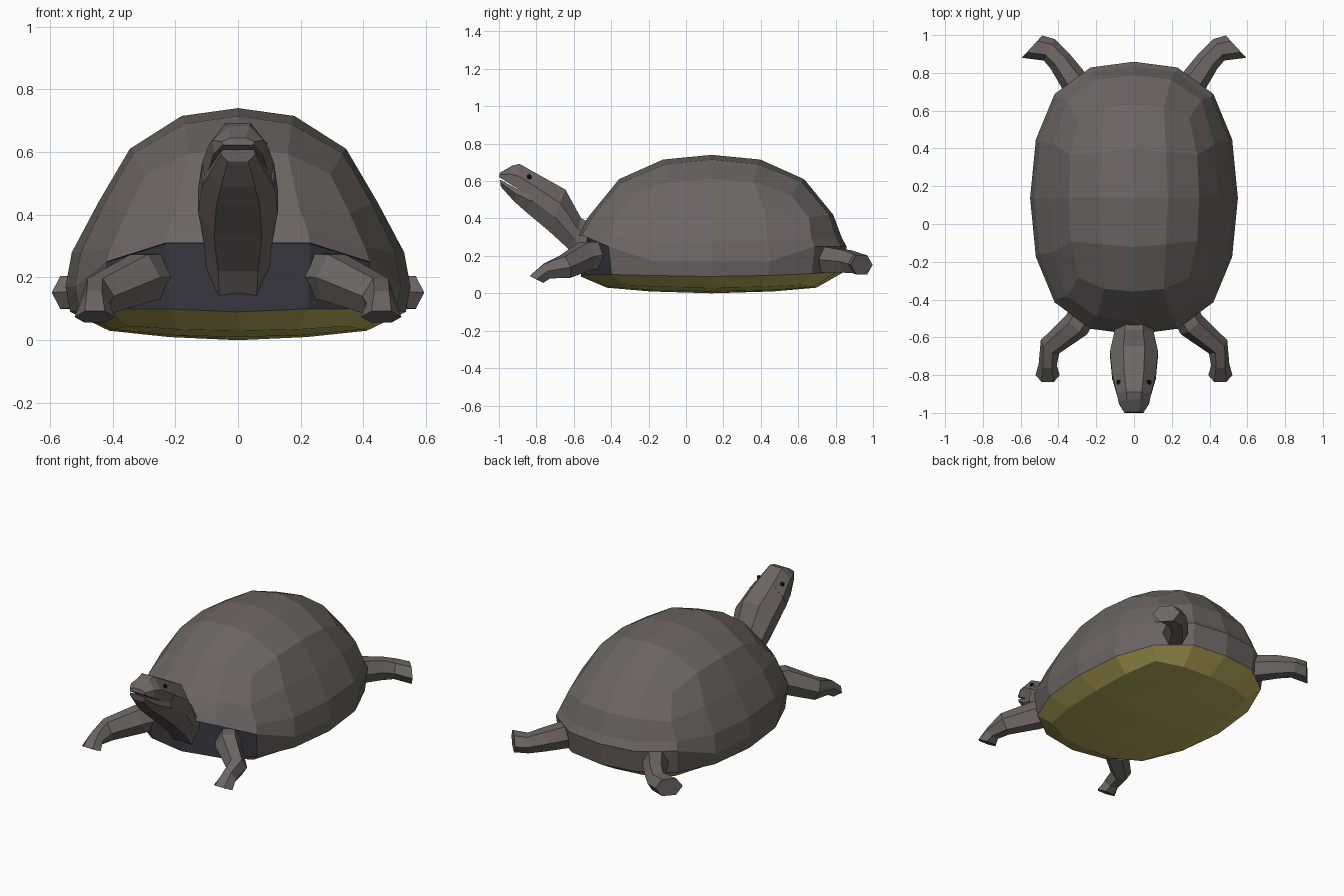
import bpy, bmesh
from mathutils import Vector

if "Cube" in bpy.data.objects:
    bpy.data.objects.remove(bpy.data.objects["Cube"])


def material(name, rgb):
    m = bpy.data.materials.new(name)
    m.diffuse_color = (*rgb, 1)
    m.use_nodes = True
    m.node_tree.nodes["Principled BSDF"].inputs["Base Color"].default_value = m.diffuse_color
    return m


GREY = material("warm grey", (0.147, 0.132, 0.128))
OLIVE = material("olive belly", (0.48, 0.41, 0.105))
DARK = material("dark slate", (0.036, 0.035, 0.046))
BLACK = material("eye black", (0.012, 0.010, 0.010))

CY = 0.137          # shell centre along y
OUTER = [(1, 0), (.945, .43), (.764, .764), (.418, .958), (0, 1)]
SQUARE = [(1, 0), (.97, .46), (.85, .85), (.46, .97), (0, 1)]


def finish(bm, name, mats):
    bmesh.ops.recalc_face_normals(bm, faces=bm.faces[:])
    me = bpy.data.meshes.new(name)
    bm.to_mesh(me)
    bm.free()
    for m in mats:
        me.materials.append(m)
    ob = bpy.data.objects.new(name, me)
    bpy.context.collection.objects.link(ob)
    return ob


# ---- rounded-box rings: 16 points each, matching the rim of a 4x4 grid ----
def wave(k):
    return max(-2, min(2, abs(k % 16 - 8) - 4))


CELLS = [(wave(k), wave(k - 4)) for k in range(16)]


def fold(k):
    f = min(k, 16 - k)
    return min(f, 8 - f)


def ring(bm, table, hx, hy, zf):
    out = []
    for k, (i, j) in enumerate(CELLS):
        ux, uy = table[fold(k)]
        x = ux * hx * (1 if i > 0 else -1)
        y = uy * hy * (1 if j > 0 else -1)
        out.append(bm.verts.new((x, CY + y, zf(k))))
    return out


def bridge(bm, a, b):
    return [bm.faces.new((a[k], a[(k + 1) % 16], b[(k + 1) % 16], b[k])) for k in range(16)]


def cap(bm, rim, hx, hy, zmid, zcorner, zc):
    """4x4 quad cap inside a 16-point rim"""
    g = dict(zip(CELLS, rim))
    for i in (-1, 0, 1):
        for j in (-1, 0, 1):
            both = i and j
            s = .94 if both else 1
            z = zcorner if both else (zmid if i or j else zc)
            g[i, j] = bm.verts.new((i * hx * s, CY + j * hy * s, z))
    for i in range(-2, 2):
        for j in range(-2, 2):
            bm.faces.new((g[i, j], g[i + 1, j], g[i + 1, j + 1], g[i, j + 1]))


def rim_z(k):       # rim arches up over the neck and a little at the back
    return ([.17, .17, .25, .31, .31] if k > 8 else [.17, .17, .25, .25, .25])[fold(k)]


def edge_z(k):
    return ([.09, .095, .10, .10, .09] if k > 8 else [.09, .095, .105, .115, .11])[fold(k)]


# domed shell
bm = bmesh.new()
a = ring(bm, SQUARE, .345, .495, lambda k: [.61, .595, .53, .595, .61][fold(k)])
b = ring(bm, [(1, 0), (.96, .44), (.80, .80), (.44, .965), (0, 1)], .445, .65,
         lambda k: [.44, .435, .405, .42, .42][fold(k)])
c = ring(bm, OUTER, .53, .697, lambda k: max(.28, rim_z(k) + .045))
d = ring(bm, OUTER, .55, .722, rim_z)
cap(bm, a, .18, .26, .715, .69, .74)
for p, q in ((a, b), (b, c), (c, d)):
    bridge(bm, p, q)
finish(bm, "shell", [GREY])

# skirt under the rim, recessed and dark at the front opening
bm = bmesh.new()
d = ring(bm, OUTER, .55, .722, rim_z)
lip = ring(bm, OUTER, .5495, .7215, lambda k: rim_z(k) - .002)
for k in (11, 12, 13):
    lip[k].co.y += .045
e = ring(bm, OUTER, .535, .70, edge_z)
for faces in (bridge(bm, d, lip), bridge(bm, lip, e)):
    for f in faces[10:14]:
        f.material_index = 1
finish(bm, "shell_skirt", [GREY, DARK])

# belly plate
bm = bmesh.new()
e = ring(bm, OUTER, .535, .70, edge_z)
p = ring(bm, SQUARE, .41, .56, lambda k: [.03, .034, .045, .034, .03][fold(k)])
bridge(bm, e, p)
cap(bm, p, .22, .33, .010, .016, 0)
finish(bm, "belly_plate", [OLIVE])


# ---- lofts ----
def skin(bm, loops):
    rows = [[bm.verts.new(v) for v in lp] for lp in loops]
    n = len(rows[0])
    for r, s in zip(rows, rows[1:]):
        for i in range(n):
            bm.faces.new((r[i], r[(i + 1) % n], s[(i + 1) % n], s[i]))
    bm.faces.new(rows[0])
    bm.faces.new(rows[-1])


def head_loft(name, profile, sections):
    """sections: top y, top z, bottom y, bottom z, half width"""
    loops = []
    for ty, tz, by, bz, w in sections:
        right = [(w * px, by + (ty - by) * t, bz + (tz - bz) * t) for px, t in profile]
        loops.append(right + [(-x, y, z) for x, y, z in reversed(right)])
    bm = bmesh.new()
    skin(bm, loops)
    return finish(bm, name, [GREY])


# neck, upper head and lower jaw with an open mouth slit
head_loft("neck", [(.45, 1), (1, .68), (1, .35), (.6, 0)], [
    (-.42, .33, -.54, .13, .10),
    (-.56, .40, -.61, .22, .105),
    (-.645, .555, -.73, .33, .127),
    (-.78, .63, -.85, .43, .115)])
head_loft("upper_head", [(.45, 1), (1, .5), (.95, 0)], [
    (-.78, .63, -.81, .50, .115),
    (-.89, .692, -.90, .56, .092),
    (-.93, .682, -.955, .593, .082),
    (-.995, .645, -1.0, .622, .052)])
head_loft("lower_jaw", [(.95, 1), (1, .6), (.6, 0)], [
    (-.80, .53, -.85, .43, .115),
    (-.90, .557, -.92, .492, .09),
    (-.995, .608, -.99, .57, .055)])

# eyes
for side in (-1, 1):
    bm = bmesh.new()
    bmesh.ops.create_icosphere(bm, subdivisions=1, radius=.015)
    bmesh.ops.translate(bm, verts=bm.verts[:], vec=(side * .080, -.838, .622))
    finish(bm, "eye_" + ("left" if side < 0 else "right"), [BLACK])


# legs: hexagonal tubes along a path of x, y, z, half width, half height
def leg(name, path, end):
    pts = [Vector(p[:3]) for p in path]
    hexagon = [(1, 0), (.5, 1), (-.5, 1), (-1, 0), (-.5, -1), (.5, -1)]
    for side in (-1, 1):
        loops = []
        for i, p in enumerate(path):
            t = (pts[min(i + 1, len(pts) - 1)] - pts[max(i - 1, 0)]).normalized()
            if i == len(pts) - 1:
                t = Vector(end).normalized()     # direction the sole faces
            s = t.cross(Vector((0, 0, 1))).normalized()
            u = s.cross(t)
            loop = [pts[i] + s * a * p[3] + u * b * p[4] for a, b in hexagon]
            loops.append([(side * v.x, v.y, v.z) for v in loop])
        bm = bmesh.new()
        skin(bm, loops)
        finish(bm, name + ("_left" if side < 0 else "_right"), [GREY])


leg("front_leg", [
    (.24, -.42, .205, .075, .07),
    (.305, -.535, .20, .075, .075),
    (.445, -.65, .14, .060, .06),
    (.457, -.745, .118, .048, .042),
    (.457, -.80, .074, .064, .041)], end=(0, -.45, -.9))
leg("back_leg", [
    (.24, .65, .18, .075, .068),
    (.32, .76, .18, .074, .068),
    (.39, .86, .17, .064, .06),
    (.448, .922, .158, .064, .05),
    (.54, .939, .152, .08, .052)], end=(.72, .66, 0))
